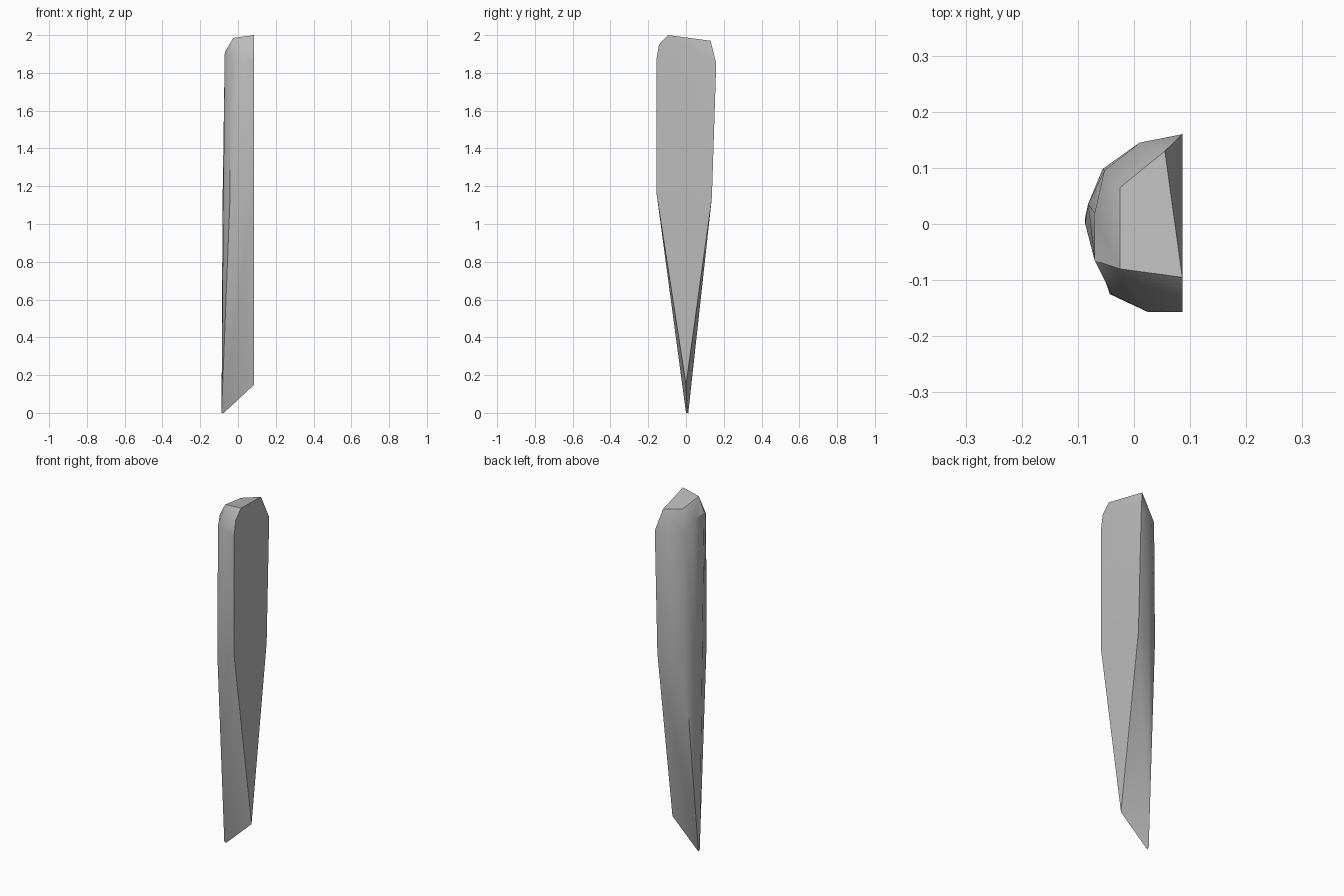
import bpy, bmesh, math

cube = bpy.data.objects.get("Cube")
if cube:
    bpy.data.objects.remove(cube, do_unlink=True)

grey = bpy.data.materials.new("plain grey")
grey.use_nodes = True
colour = (0.5, 0.5, 0.5, 1)
grey.diffuse_color = colour
grey.node_tree.nodes["Principled BSDF"].inputs["Base Color"].default_value = colour

FLAT = 0.086  # x of the split flat side

# Outline of the flat side (y, z)
points = [(FLAT, y, z) for y, z in (
    (0.0, 0.15), (-0.157, 1.17), (-0.157, 1.87), (-0.143, 1.95),
    (-0.095, 2.0), (0.16, 1.85), (0.137, 1.14))]

# Chamfered head
points += [(0.055, 0.13, 1.97), (-0.025, 0.065, 1.968), (-0.025, -0.08, 1.985)]

# Rounded side at the shoulder
points += [(0.025, -0.157, 1.87), (-0.04, -0.125, 1.87), (-0.07, -0.065, 1.91),
           (-0.07, 0.02, 1.9), (-0.053, 0.095, 1.85), (0.01, 0.145, 1.85)]

# Rounded side where the taper starts
points += [(0.025, -0.157, 1.17), (-0.043, -0.125, 1.12), (-0.078, -0.06, 1.1),
           (-0.082, 0.035, 1.1), (-0.056, 0.098, 1.15), (0.01, 0.13, 1.15)]

# Chisel tip
points += [(-0.087, 0.0, 0.0), (-0.087, 0.012, 0.0), (-0.075, 0.005, 0.0)]

bm = bmesh.new()
for p in points:
    bm.verts.new(p)
hull = bmesh.ops.convex_hull(bm, input=bm.verts)
bmesh.ops.delete(bm, geom=[v for v in bm.verts if not v.link_faces], context='VERTS')
bmesh.ops.dissolve_limit(bm, angle_limit=math.radians(2), verts=bm.verts, edges=bm.edges)
bmesh.ops.recalc_face_normals(bm, faces=bm.faces)

mesh = bpy.data.meshes.new("split_stake")
bm.to_mesh(mesh)
bm.free()
mesh.materials.append(grey)
stake = bpy.data.objects.new("split_stake", mesh)
bpy.context.collection.objects.link(stake)

# Soft rounded side, crisp chamfers
bpy.ops.object.select_all(action='DESELECT')
stake.select_set(True)
bpy.context.view_layer.objects.active = stake
bpy.ops.object.shade_smooth_by_angle(angle=math.radians(30))
